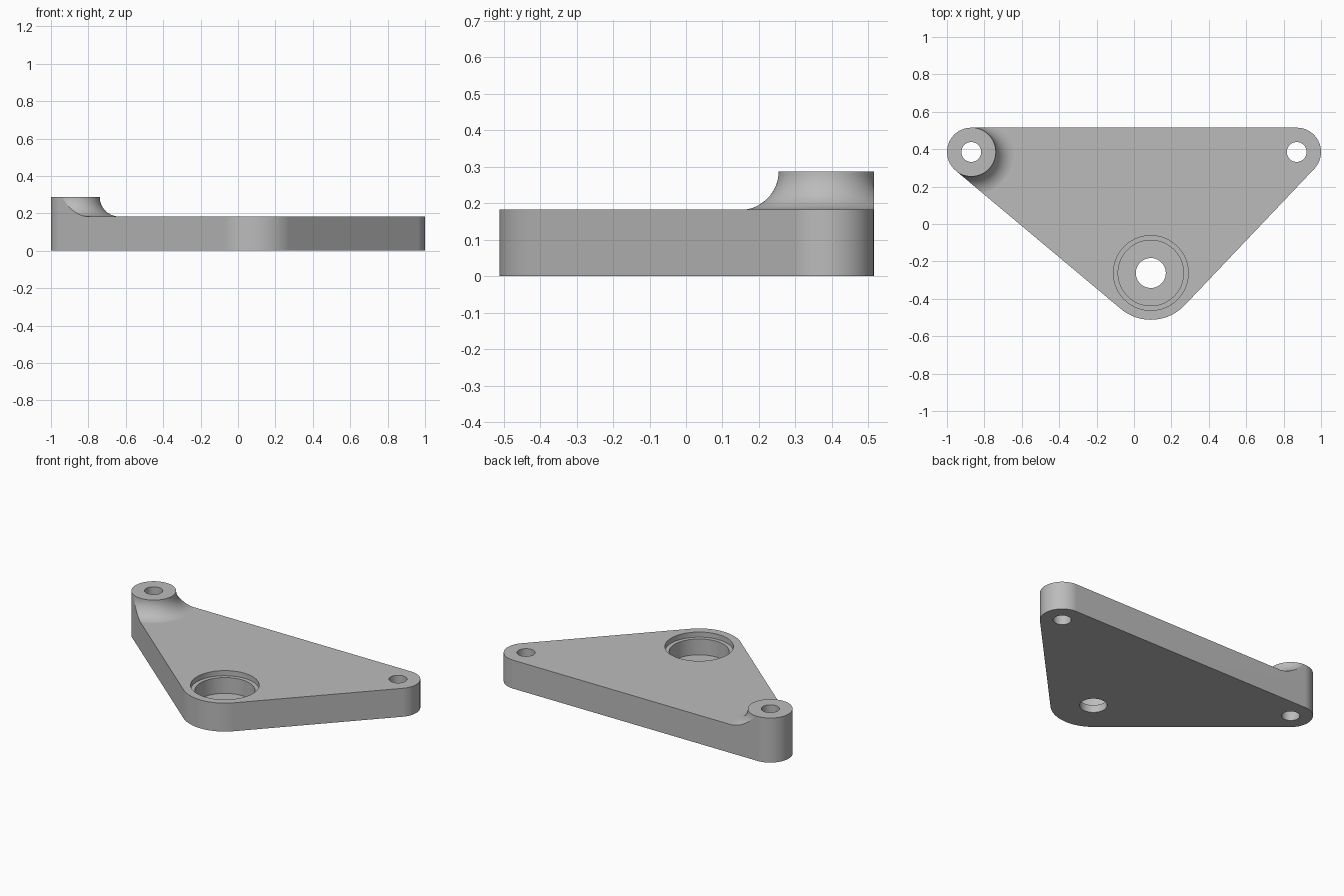
import bpy, bmesh, math
from mathutils import Vector

cube = bpy.data.objects.get("Cube")
if cube:
    bpy.data.objects.remove(cube, do_unlink=True)

PLATE_H, BOSS_H = 0.183, 0.287
BACK_RIGHT, BACK_LEFT, FRONT = (-0.87, 0.385), (0.87, 0.385), (0.09, -0.262)
EAR_R, FRONT_R = 0.13, 0.25

grey = bpy.data.materials.new("machined grey")
grey.use_nodes = True
GREY = (0.5, 0.5, 0.5, 1)
grey.diffuse_color = GREY
grey.node_tree.nodes["Principled BSDF"].inputs["Base Color"].default_value = GREY


def finish(name, bm):
    bmesh.ops.recalc_face_normals(bm, faces=bm.faces)
    mesh = bpy.data.meshes.new(name)
    bm.to_mesh(mesh)
    bm.free()
    obj = bpy.data.objects.new(name, mesh)
    mesh.materials.append(grey)
    bpy.context.collection.objects.link(obj)
    return obj


def extrude(name, points, z0, z1):
    bm = bmesh.new()
    face = bm.faces.new([bm.verts.new((x, y, z0)) for x, y in points])
    top = bmesh.ops.extrude_face_region(bm, geom=[face])["geom"]
    verts = [v for v in top if isinstance(v, bmesh.types.BMVert)]
    bmesh.ops.translate(bm, verts=verts, vec=(0, 0, z1 - z0))
    return finish(name, bm)


def revolve(name, centre, profile, steps=96):
    """Closed solid from (radius, z) points, capped at both ends."""
    bm = bmesh.new()
    rings = []
    for r, z in profile:
        angles = [math.tau * (i + 0.5) / steps for i in range(steps)]
        rings.append([bm.verts.new((centre[0] + r * math.cos(a),
                                    centre[1] + r * math.sin(a), z)) for a in angles])
    for low, high in zip(rings, rings[1:]):
        for i in range(steps):
            j = (i + 1) % steps
            bm.faces.new((low[i], low[j], high[j], high[i]))
    bm.faces.new(rings[0])
    bm.faces.new(rings[-1])
    return finish(name, bm)


def combine(target, tool, operation):
    mod = target.modifiers.new("cut", 'BOOLEAN')
    mod.operation, mod.object, mod.solver = operation, tool, 'EXACT'
    bpy.context.view_layer.objects.active = target
    bpy.ops.object.modifier_apply(modifier=mod.name)
    bpy.data.objects.remove(tool, do_unlink=True)


def rounded_outline(circles, steps=24):
    """Counter-clockwise outline of a belt wrapped round the circles."""
    normals = []
    for (c, r), (d, s) in zip(circles, circles[1:] + circles[:1]):
        v = Vector(d) - Vector(c)
        normals.append(math.atan2(v.y, v.x) - math.acos((r - s) / v.length))
    points = []
    for k, (c, r) in enumerate(circles):
        start = normals[k - 1]
        sweep = (normals[k] - start) % math.tau
        for i in range(steps + 1):
            a = start + sweep * i / steps
            points.append((c[0] + r * math.cos(a), c[1] + r * math.sin(a)))
    return points


# Slab with a raised boss and concave fillet, trimmed to the rounded outline
plate = extrude("bracket_plate", [(-2, -2), (2, -2), (2, 2), (-2, 2)], -0.2, PLATE_H)
cove = BOSS_H - PLATE_H
profile = [(EAR_R + cove, 0.05)]
for i in range(17):
    a = math.pi / 2 * i / 16
    profile.append((EAR_R + 0.001 + cove * (1 - math.sin(a)),
                    BOSS_H - cove * math.cos(a) - (0.0005 if i == 0 else 0)))
combine(plate, revolve("boss", BACK_RIGHT, profile), 'UNION')
outline = rounded_outline([(FRONT, FRONT_R), (BACK_LEFT, EAR_R), (BACK_RIGHT, EAR_R)])
combine(plate, extrude("outline", outline, 0, 0.6), 'INTERSECT')

# Mounting holes
for centre in (BACK_RIGHT, BACK_LEFT):
    combine(plate, revolve("hole", centre, [(0.053, -0.1), (0.053, 0.5)], 48), 'DIFFERENCE')

# Stepped bearing seat with through hole
seat = [(0.08, -0.1), (0.08, 0.048), (0.175, 0.048),
        (0.175, 0.15), (0.2, 0.15), (0.2, 0.4)]
combine(plate, revolve("seat", FRONT, seat), 'DIFFERENCE')

# Smooth curved walls, keep flats flat and rims crisp
bpy.ops.object.select_all(action='DESELECT')
plate.select_set(True)
bpy.context.view_layer.objects.active = plate
bpy.ops.object.shade_smooth_by_angle(angle=math.radians(30))
weighted = plate.modifiers.new("flat faces", 'WEIGHTED_NORMAL')
weighted.keep_sharp = True
